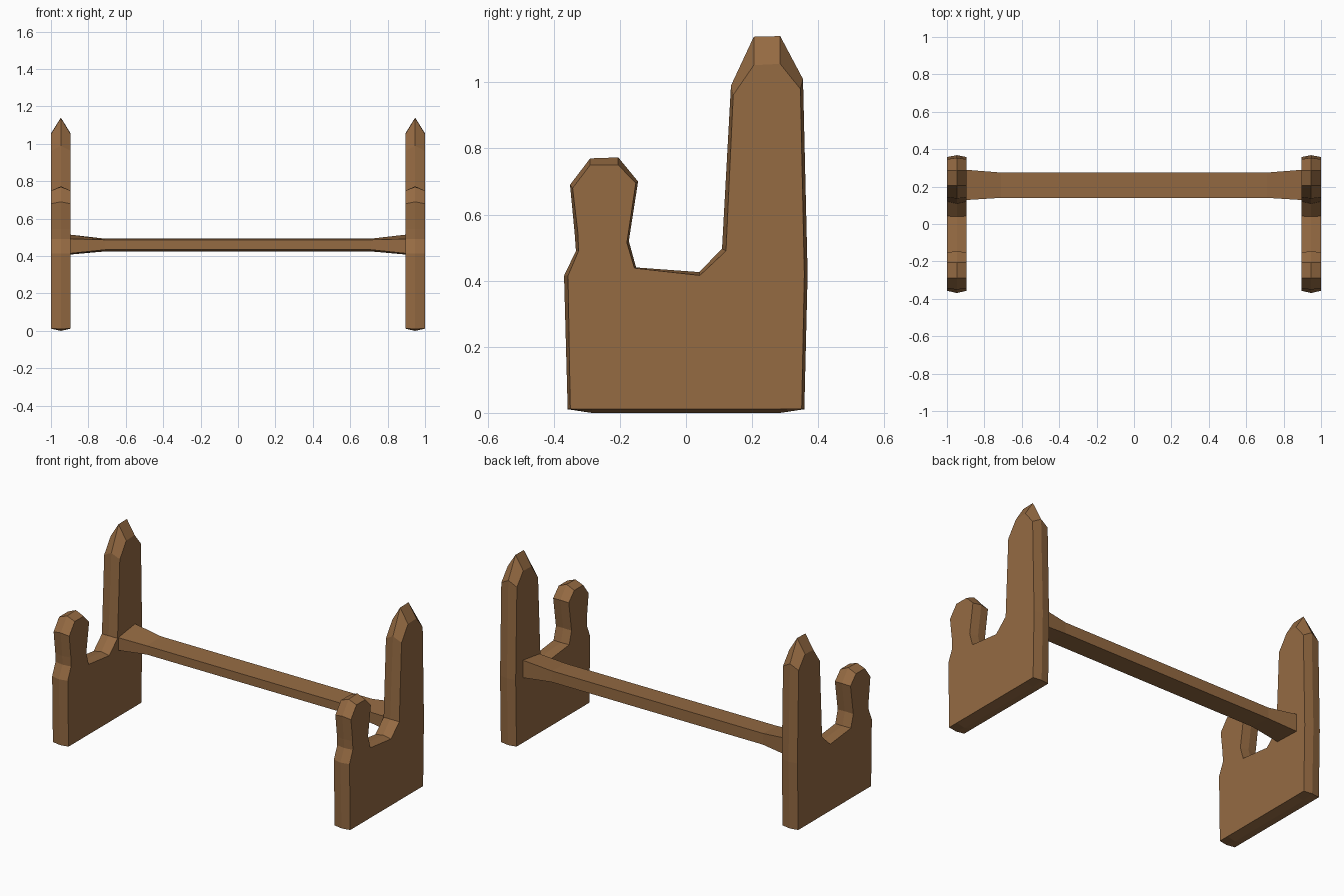
import bpy, bmesh

wood = bpy.data.materials.new("wood")
wood.diffuse_color = (0.30, 0.145, 0.055, 1)


def loft(name, rings):
    """Skin equal-length rings of points and cap both ends."""
    bm = bmesh.new()
    loops = [[bm.verts.new(p) for p in ring] for ring in rings]
    n = len(loops[0])
    for a, b in zip(loops, loops[1:]):
        for i in range(n):
            j = (i + 1) % n
            bm.faces.new((a[i], a[j], b[j], b[i]))
    bm.faces.new(loops[0])
    bm.faces.new(loops[-1])
    bmesh.ops.recalc_face_normals(bm, faces=bm.faces)
    mesh = bpy.data.meshes.new(name)
    bm.to_mesh(mesh)
    bm.free()
    mesh.materials.append(wood)
    obj = bpy.data.objects.new(name, mesh)
    bpy.context.collection.objects.link(obj)
    return obj


# Side panel outline (y, z): ridge along the middle of the thickness
ridge = [(-0.285, 0.0), (-0.358, 0.011), (-0.369, 0.415), (-0.333, 0.49), (-0.337, 0.545),
         (-0.351, 0.69), (-0.29, 0.77), (-0.205, 0.773), (-0.145, 0.70),
         (-0.173, 0.52), (-0.151, 0.44), (0.04, 0.426), (0.109, 0.497),
         (0.136, 0.99), (0.205, 1.138), (0.285, 1.14), (0.354, 1.01),
         (0.368, 0.42), (0.358, 0.011), (0.285, 0.0)]
# Matching outline on the flat faces, slightly inset
flat = [(-0.285, 0.012), (-0.35, 0.012), (-0.357, 0.415), (-0.325, 0.49), (-0.327, 0.545),
        (-0.343, 0.68), (-0.29, 0.75), (-0.205, 0.75), (-0.152, 0.695),
        (-0.179, 0.515), (-0.156, 0.438), (0.042, 0.416), (0.121, 0.49),
        (0.143, 0.962), (0.205, 1.052), (0.285, 1.056), (0.346, 0.98),
        (0.358, 0.42), (0.35, 0.012), (0.285, 0.012)]

# Two side panels
for side, s in (("left", -1), ("right", 1)):
    layers = ((0.895, flat), (0.947, ridge), (1.0, flat))
    loft(side + "_side_panel", [[(s * x, y, z) for y, z in o] for x, o in layers])

# Rear crossbar, flared where it meets the panels
thin = [(0.14, 0.434), (0.275, 0.425), (0.275, 0.493), (0.14, 0.487)]
flare = [(0.128, 0.414), (0.29, 0.408), (0.29, 0.515), (0.128, 0.492)]
stations = ((-0.9, flare), (-0.71, thin), (0.71, thin), (0.9, flare))
loft("crossbar", [[(x, y, z) for y, z in o] for x, o in stations])
